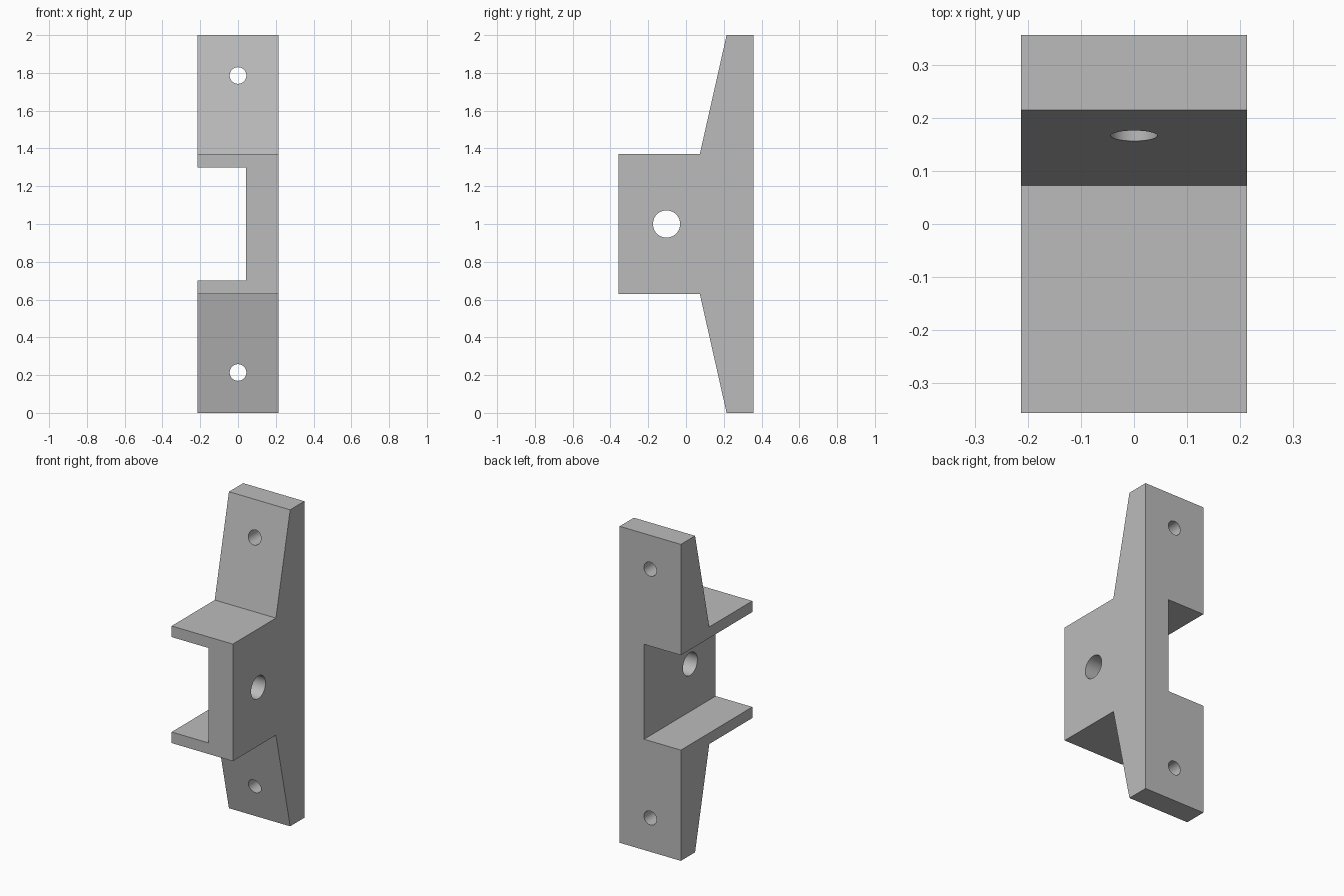
import bpy, bmesh
from math import pi
from mathutils import Matrix

if "Cube" in bpy.data.objects:
    bpy.data.objects.remove(bpy.data.objects["Cube"], do_unlink=True)

HALF_W = 0.214

grey = bpy.data.materials.new("plain_grey")
grey.use_nodes = True
color = (0.5, 0.5, 0.5, 1)
grey.diffuse_color = color
grey.node_tree.nodes["Principled BSDF"].inputs["Base Color"].default_value = color


def add_object(name, bm):
    bmesh.ops.recalc_face_normals(bm, faces=bm.faces)
    mesh = bpy.data.meshes.new(name)
    bm.to_mesh(mesh)
    bm.free()
    mesh.materials.append(grey)
    obj = bpy.data.objects.new(name, mesh)
    bpy.context.collection.objects.link(obj)
    return obj


def cut(target, name, bm):
    cutter = add_object(name, bm)
    cutter.hide_render = True
    cutter.hide_set(True)
    cutter.display_type = 'WIRE'
    mod = target.modifiers.new(name, 'BOOLEAN')
    mod.operation = 'DIFFERENCE'
    mod.solver = 'EXACT'
    mod.object = cutter
    bpy.context.view_layer.objects.active = target
    bpy.ops.object.modifier_apply(modifier=name)
    bpy.data.objects.remove(cutter, do_unlink=True)


def drill(target, name, radius, axis, location):
    bm = bmesh.new()
    turn = Matrix.Rotation(pi / 2, 4, axis)
    bmesh.ops.create_cone(bm, cap_ends=True, segments=48, radius1=radius, radius2=radius,
                          depth=1.5, matrix=Matrix.Translation(location) @ turn)
    cut(target, name, bm)


# Bracket body: side profile (y, z) extruded across the width
upper = [(-0.357, 1.37), (0.073, 1.37), (0.215, 2.0), (0.357, 2.0)]
profile = upper + [(y, 2 - z) for y, z in reversed(upper)]
bm = bmesh.new()
side = bm.faces.new([bm.verts.new((-HALF_W, y, z)) for y, z in profile])
ext = bmesh.ops.extrude_face_region(bm, geom=[side])
new_verts = [v for v in ext["geom"] if isinstance(v, bmesh.types.BMVert)]
bmesh.ops.translate(bm, verts=new_verts, vec=(2 * HALF_W, 0, 0))
bracket = add_object("mounting_bracket", bm)

# Open channel between the two shelves, leaving the side wall
x0, x1 = -0.5, 0.043
bm = bmesh.new()
bmesh.ops.create_cube(bm, size=1, matrix=Matrix.Translation(((x0 + x1) / 2, 0, 1))
                      @ Matrix.Diagonal((x1 - x0, 2, 0.6, 1)))
cut(bracket, "channel_cutter", bm)

# Screw holes in the flanges and the pivot hole in the side wall
for label, z in (("upper", 1.786), ("lower", 0.214)):
    drill(bracket, label + "_screw_hole", 0.044, 'X', (0, 0.1, z))
drill(bracket, "pivot_hole", 0.072, 'Y', (0.2, -0.103, 1))

# Smooth hole walls with sharp edges elsewhere
bpy.ops.object.select_all(action='DESELECT')
bracket.select_set(True)
bpy.context.view_layer.objects.active = bracket
bpy.ops.object.shade_smooth_by_angle(angle=pi / 6)
